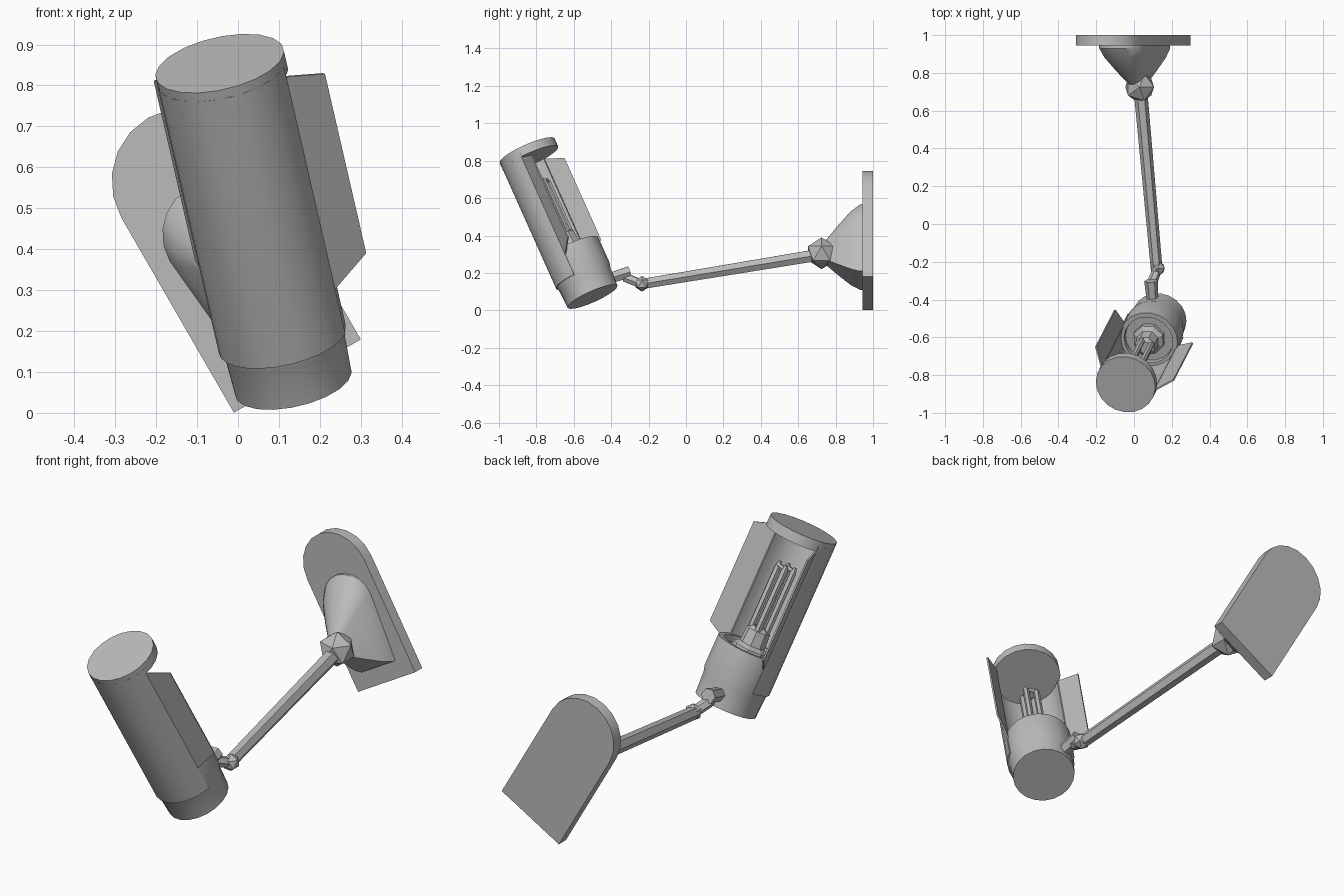
import bpy, bmesh
from math import sin, cos, pi, radians
from mathutils import Vector, Matrix

cube = bpy.data.objects.get("Cube")
if cube:
    bpy.data.objects.remove(cube, do_unlink=True)

grey = bpy.data.materials.new("plain grey")
grey.use_nodes = True
grey.diffuse_color = (0.5, 0.5, 0.5, 1)
grey.node_tree.nodes["Principled BSDF"].inputs["Base Color"].default_value = (0.5, 0.5, 0.5, 1)

# Lamp frame: Z runs up the lamp, X points out of its open side
foot = Vector((0.135, -0.5, 0.073))
axis = Vector((-0.18, -0.35, 0.782)).normalized()
side = (Vector((1, 0, 0)) - axis * axis.x).normalized()
back = axis.cross(side)
opening = side * cos(radians(70)) + back * sin(radians(70))
LAMP = Matrix((opening, axis.cross(opening), axis)).transposed().to_4x4()
LAMP.translation = foot

# Wall frame: X and Y lie in the turned plate, Z points away from the wall
t = radians(30)
WALL = Matrix(((cos(t), -sin(t), 0), (0, 0, -1), (sin(t), cos(t), 0))).to_4x4()
WALL.translation = (0.145, 1, 0.09)


def finish(bm, name, frame=Matrix(), angle=30):
    bmesh.ops.remove_doubles(bm, verts=bm.verts, dist=1e-5)
    bmesh.ops.recalc_face_normals(bm, faces=bm.faces)
    mesh = bpy.data.meshes.new(name)
    bm.to_mesh(mesh)
    bm.free()
    mesh.materials.append(grey)
    ob = bpy.data.objects.new(name, mesh)
    bpy.context.collection.objects.link(ob)
    ob.matrix_world = frame
    if angle:
        bpy.ops.object.select_all(action='DESELECT')
        ob.select_set(True)
        bpy.context.view_layer.objects.active = ob
        bpy.ops.object.shade_smooth_by_angle(angle=radians(angle))
    return ob


def loft(name, rings, frame=Matrix(), angle=30):
    """Skin a stack of equal closed rings and cap both ends."""
    bm = bmesh.new()
    rows = [[bm.verts.new(p) for p in ring] for ring in rings]
    n = len(rows[0])
    for a, b in zip(rows, rows[1:]):
        for i in range(n):
            j = (i + 1) % n
            bm.faces.new((a[i], a[j], b[j], b[i]))
    bm.faces.new(rows[0])
    bm.faces.new(rows[-1])
    return finish(bm, name, frame, angle)


def turned(name, profile, sides, frame=LAMP, angle=30, centre=(0, 0)):
    rings = [[(centre[0] + r * cos(2 * pi * i / sides), centre[1] + r * sin(2 * pi * i / sides), z)
              for i in range(sides)] for r, z in profile]
    return loft(name, rings, frame, angle)


def rod(name, start, end, r1, r2, sides=6, frame=Matrix()):
    start, end = Vector(start), Vector(end)
    d = end - start
    m = Matrix.Translation(start) @ d.to_track_quat('Z', 'Y').to_matrix().to_4x4()
    return turned(name, [(r1, 0), (r2, d.length)], sides, frame @ m, 0)


def ball(name, centre, radius, scale=(1, 1, 1)):
    bm = bmesh.new()
    bmesh.ops.create_icosphere(bm, subdivisions=1, radius=radius)
    bmesh.ops.scale(bm, vec=scale, verts=bm.verts)
    return finish(bm, name, Matrix.Translation(centre), 0)


def arch(low, spring, half_low, radius, z, steps=10):
    """Outline with a flat foot and a round top."""
    pts = [(-half_low, low, z), (half_low, low, z)]
    for i in range(steps + 1):
        a = pi * i / steps
        pts.append((radius * cos(a), spring + radius * sin(a), z))
    return pts


# Wall plate
loft("wall_plate", [arch(0, 0.55, 0.179, 0.179, z) for z in (0, 0.055)], WALL)

# Bell bracket shrinking toward the ball joint
HUB = 0.24
rings = []
for z, s in ((0.05, 1), (0.07, 1), (0.12, 0.86), (0.19, 0.57), (0.25, 0.3), (0.28, 0.16)):
    rings.append([(x * s, HUB + (y - HUB) * s, z) for x, y, _ in arch(0.08, 0.4, 0.1, 0.13, z)])
loft("wall_bracket", rings, WALL)

# Arm and joints
ball("wall_joint", (0.03, 0.725, 0.305), 0.085)
rod("arm", (0.035, 0.70, 0.295), (0.12, -0.24, 0.14), 0.036, 0.031)
ball("elbow_joint", (0.125, -0.235, 0.142), 0.042)
rod("elbow_link", (0.125, -0.235, 0.14), (0.09, -0.325, 0.175), 0.026, 0.026)
rod("lamp_knuckle", (0.09, -0.3, 0.205), (0.1, -0.43, 0.165), 0.036, 0.03)

# Lamp base with a recessed top
turned("lamp_base", [(0.146, 0), (0.15, 0.1), (0.158, 0.13), (0.158, 0.285),
                     (0.132, 0.285), (0.13, 0.255)], 20)

# Half-round shade with a full round cap
HALF, BOTTOM, TOP = radians(85), 0.12, 0.85
bm = bmesh.new()
STEPS = 14
rows = []
for i in range(STEPS + 1):
    a = HALF + (2 * pi - 2 * HALF) * i / STEPS
    rows.append([bm.verts.new((r * cos(a), r * sin(a), z))
                 for r, z in ((0.161, BOTTOM), (0.161, TOP), (0.149, TOP), (0.149, BOTTOM))])
for a, b in zip(rows, rows[1:]):
    for i in range(4):
        bm.faces.new((a[i], a[i - 1], b[i - 1], b[i]))
bm.faces.new(rows[0])
bm.faces.new(rows[-1])
finish(bm, "shade", LAMP)
turned("shade_cap", [(0.161, 0.825), (0.161, 0.874)], 20)

# Side flaps hinged on the edges of the shade
hinge = Vector((cos(HALF), sin(HALF), 0)) * 0.155
reach = Vector((cos(radians(41)), sin(radians(41)), 0)) * 0.107
thick = Vector((-reach.y, reach.x, 0)).normalized() * 0.004
up = Vector((0, 0, 1))
for name, sign in (("left_flap", 1), ("right_flap", -1)):
    outline = [hinge + up * 0.24, hinge + reach + up * 0.3,
               hinge + reach + up * 0.79, hinge + up * 0.825]
    layers = [[p + thick * k for p in outline] for k in (-1, 1)]
    for layer in layers:
        for p in layer:
            p.y *= sign
    loft(name, layers, LAMP, 0)

# Bulb socket and folded tubes
turned("bulb_socket", [(0.085, 0.25), (0.085, 0.285), (0.06, 0.3), (0.055, 0.37), (0.035, 0.385)], 8, angle=0)
for n, x in enumerate((-0.026, 0.026), 1):
    for label, y in (("a", -0.026), ("b", 0.026)):
        turned(f"bulb_tube_{n}{label}", [(0.016, 0.37), (0.016, 0.67), (0.008, 0.695)], 6, centre=(x, y))
    rod(f"bulb_bridge_{n}", (x, -0.026, 0.675), (x, 0.026, 0.675), 0.012, 0.012, 6, LAMP)
